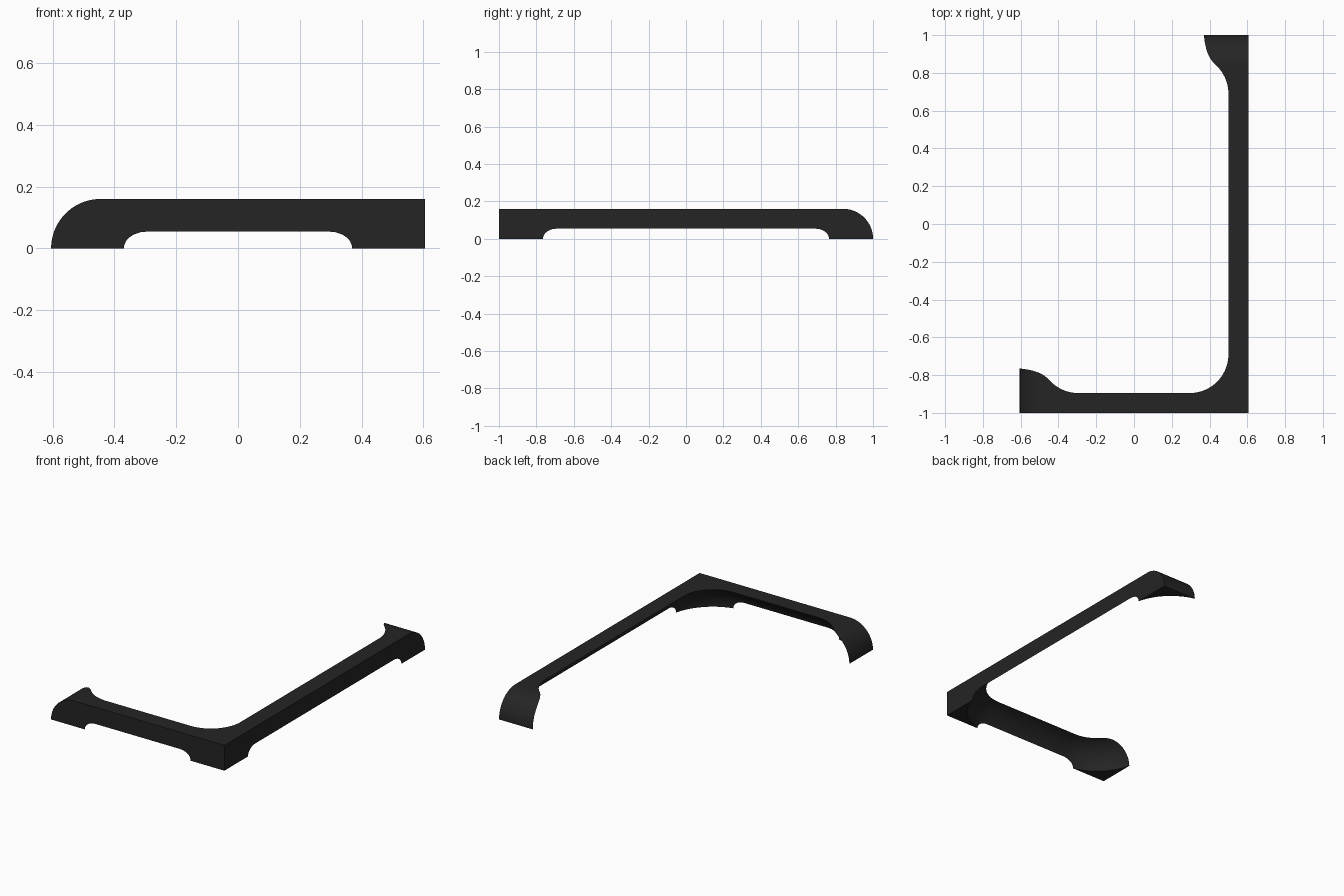
import bpy, bmesh
from math import sin, cos, pi, radians

if "Cube" in bpy.data.objects:
    bpy.data.objects.remove(bpy.data.objects["Cube"])

HX, HY, H = 0.605, 1.0, 0.16      # outer half sizes and height


def loft(name, rings):
    """Closed solid through a stack of equal-sized rings, bottom to top."""
    bm = bmesh.new()
    loops = [[bm.verts.new(p) for p in ring] for ring in rings]
    n = len(loops[0])
    for a, b in zip(loops, loops[1:]):
        for i in range(n):
            j = (i + 1) % n
            bm.faces.new((a[i], a[j], b[j], b[i]))
    bm.faces.new(loops[0][::-1])
    bm.faces.new(loops[-1])
    bmesh.ops.recalc_face_normals(bm, faces=bm.faces)
    me = bpy.data.meshes.new(name)
    bm.to_mesh(me)
    bm.free()
    ob = bpy.data.objects.new(name, me)
    bpy.context.collection.objects.link(ob)
    return ob


def outer_ring(t):
    # two sides stay upright, the other two roll over in a quarter circle
    z, inset = H * sin(t), H * (1 - cos(t))
    x, y = -HX + inset, HY - inset
    return [(x, -HY, z), (HX, -HY, z), (HX, y, z), (x, y, z)]


def cavity_ring(r, z, steps=24):
    # rounded rectangle with corner radius r
    cx, cy = HX - 0.31, HY - 0.31
    pts = []
    for k, (sx, sy) in enumerate([(1, 1), (-1, 1), (-1, -1), (1, -1)]):
        for i in range(steps + 1):
            a = (k + i / steps) * pi / 2
            pts.append((sx * cx + r * cos(a), sy * cy + r * sin(a), z))
    return pts


# Outer body
frame = loft("corner_frame", [outer_ring(i / 32 * pi / 2) for i in range(33)])

# Domed cavity that hollows it out and leaves feet at the corners
R0, RV = 0.319, 0.1693
rings = [cavity_ring(R0, -0.05)]
for i in range(33):
    t = radians(80) * i / 32
    rings.append(cavity_ring(R0 - RV * (1 - cos(t)), RV * sin(t)))
cutter = loft("cavity_cutter", rings)

mod = frame.modifiers.new("hollow", 'BOOLEAN')
mod.operation = 'DIFFERENCE'
mod.solver = 'EXACT'
mod.object = cutter
bpy.context.view_layer.objects.active = frame
frame.select_set(True)
bpy.ops.object.modifier_apply(modifier=mod.name)
bpy.data.objects.remove(cutter)

# Drop the loose foot at the open corner
bm = bmesh.new()
bm.from_mesh(frame.data)
loose = [v for v in bm.verts if v.co.x < 0 and v.co.y > 0]
bmesh.ops.delete(bm, geom=loose, context='VERTS')
bm.to_mesh(frame.data)
bm.free()

# Dark finish and smooth shading
mat = bpy.data.materials.new("dark_plastic")
mat.diffuse_color = (0.018, 0.018, 0.018, 1)
mat.use_nodes = True
mat.node_tree.nodes["Principled BSDF"].inputs["Base Color"].default_value = mat.diffuse_color
frame.data.materials.append(mat)
bpy.ops.object.select_all(action='DESELECT')
frame.select_set(True)
bpy.ops.object.shade_smooth_by_angle(angle=radians(30))
